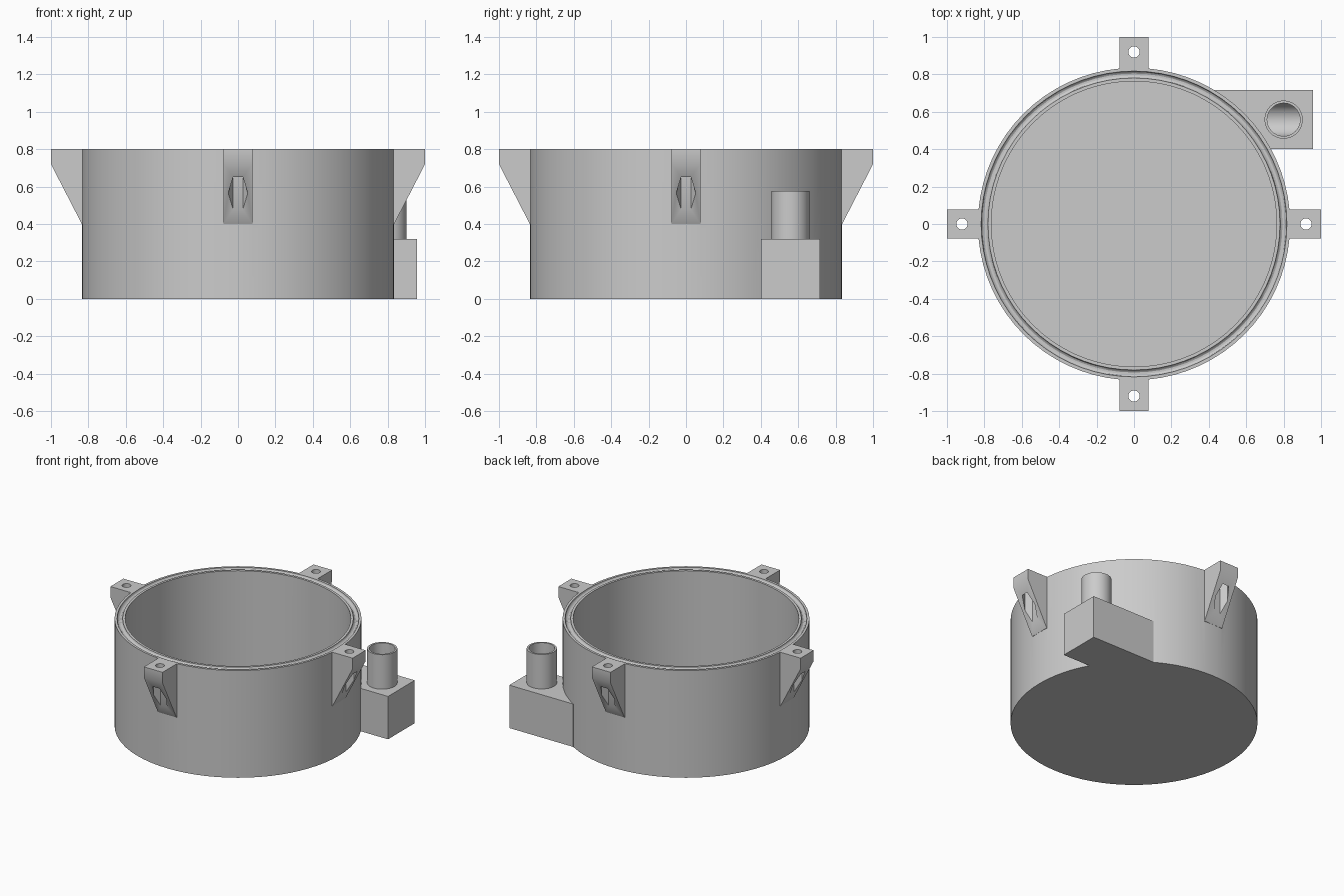
import bpy, bmesh, math
from mathutils import Matrix, Vector

if "Cube" in bpy.data.objects:
    bpy.data.objects.remove(bpy.data.objects["Cube"])

grey = bpy.data.materials.new("grey plastic")
grey.diffuse_color = (0.6, 0.6, 0.6, 1)
grey.use_nodes = True
grey.node_tree.nodes["Principled BSDF"].inputs["Base Color"].default_value = grey.diffuse_color


def make(name, bm):
    bmesh.ops.recalc_face_normals(bm, faces=bm.faces)
    me = bpy.data.meshes.new(name)
    bm.to_mesh(me)
    bm.free()
    me.materials.append(grey)
    ob = bpy.data.objects.new(name, me)
    bpy.context.collection.objects.link(ob)
    return ob


def cylinder(name, r, z0, z1, x=0, y=0, n=64, turn=0, along_x=False):
    bm = bmesh.new()
    bmesh.ops.create_cone(bm, cap_ends=True, segments=n, radius1=r, radius2=r, depth=1)
    m = Matrix.Rotation(turn, 4, 'Z') @ Matrix.Diagonal((1, 1, z1 - z0, 1))
    if along_x:
        m = Matrix.Rotation(math.pi / 2, 4, 'Y') @ m
    bm.transform(Matrix.Translation((x, y, (z0 + z1) / 2)) @ m if not along_x
                 else Matrix.Translation((x, y, along_x)) @ m)
    return make(name, bm)


def prism(name, outline, vec):
    bm = bmesh.new()
    f = bm.faces.new([bm.verts.new(p) for p in outline])
    ext = bmesh.ops.extrude_face_region(bm, geom=[f])
    bmesh.ops.translate(bm, vec=vec,
                        verts=[v for v in ext['geom'] if isinstance(v, bmesh.types.BMVert)])
    if f.is_valid and len([e for e in f.edges if len(e.link_faces) < 2]):
        bm.faces.new([v for v in f.verts])
    return make(name, bm)


def boolean(ob, tool, op):
    mod = ob.modifiers.new(op, 'BOOLEAN')
    mod.operation, mod.object, mod.solver = op, tool, 'EXACT'
    bpy.context.view_layer.objects.active = ob
    bpy.ops.object.modifier_apply(modifier=mod.name)
    bpy.data.objects.remove(tool)


# Round body
body = cylinder("housing", 0.835, 0, 0.8, n=72)

# Side port: block with an upright spout
PX, PY = 0.8, 0.558
block = prism("port_block", [(0.43, 0.402, 0), (0.957, 0.402, 0), (0.957, 0.717, 0), (0.43, 0.717, 0)],
              Vector((0, 0, 0.32)))
boolean(body, block, 'UNION')
boolean(body, cylinder("spout", 0.102, 0.2, 0.577, PX, PY, 40), 'UNION')

# Four mounting lugs with screw hole and hexagonal nut pocket
for i in range(4):
    w = 0.077
    lug = prism("lug", [(0.79, -w, 0.8), (1, -w, 0.8), (1, -w, 0.72), (0.835, -w, 0.4), (0.79, -w, 0.4)],
                Vector((0, 2 * w, 0)))
    boolean(lug, cylinder("screw_hole", 0.03, 0.3, 0.9, 0.92, 0, 24), 'DIFFERENCE')
    boolean(lug, cylinder("nut_pocket", 0.052, 0.3, 0.72, 0.92, 0, 6, 0), 'DIFFERENCE')
    lug.data.transform(Matrix.Rotation(i * math.pi / 2, 4, 'Z'))
    boolean(body, lug, 'UNION')

# Main cavity
boolean(body, cylinder("cavity", 0.763, 0.07, 0.9, n=72), 'DIFFERENCE')

# Rounded sealing groove in the rim
bm = bmesh.new()
ring = []
for i in range(72):
    a = 2 * math.pi * i / 72
    ring.append([bm.verts.new(((0.799 + 0.019 * math.cos(t)) * math.cos(a),
                               (0.799 + 0.019 * math.cos(t)) * math.sin(a),
                               0.8 + 0.019 * math.sin(t)))
                 for t in [math.pi * (k + 0.5) / 6 for k in range(12)]])
for i in range(72):
    for k in range(12):
        p, q, k2 = ring[i], ring[(i + 1) % 72], (k + 1) % 12
        bm.faces.new((p[k], q[k], q[k2], p[k2]))
boolean(body, make("groove", bm), 'DIFFERENCE')

# Channel from the cavity to the spout bore
channel = cylinder("channel", 0.088, 0, 0.39, 0.695, PY, 40, along_x=0.16)
boolean(body, channel, 'DIFFERENCE')
boolean(body, cylinder("bore", 0.088, 0.16, 0.7, PX, PY, 40), 'DIFFERENCE')

bpy.ops.object.select_all(action='DESELECT')
body.select_set(True)
bpy.context.view_layer.objects.active = body
bpy.ops.object.shade_smooth_by_angle(angle=math.radians(30))
